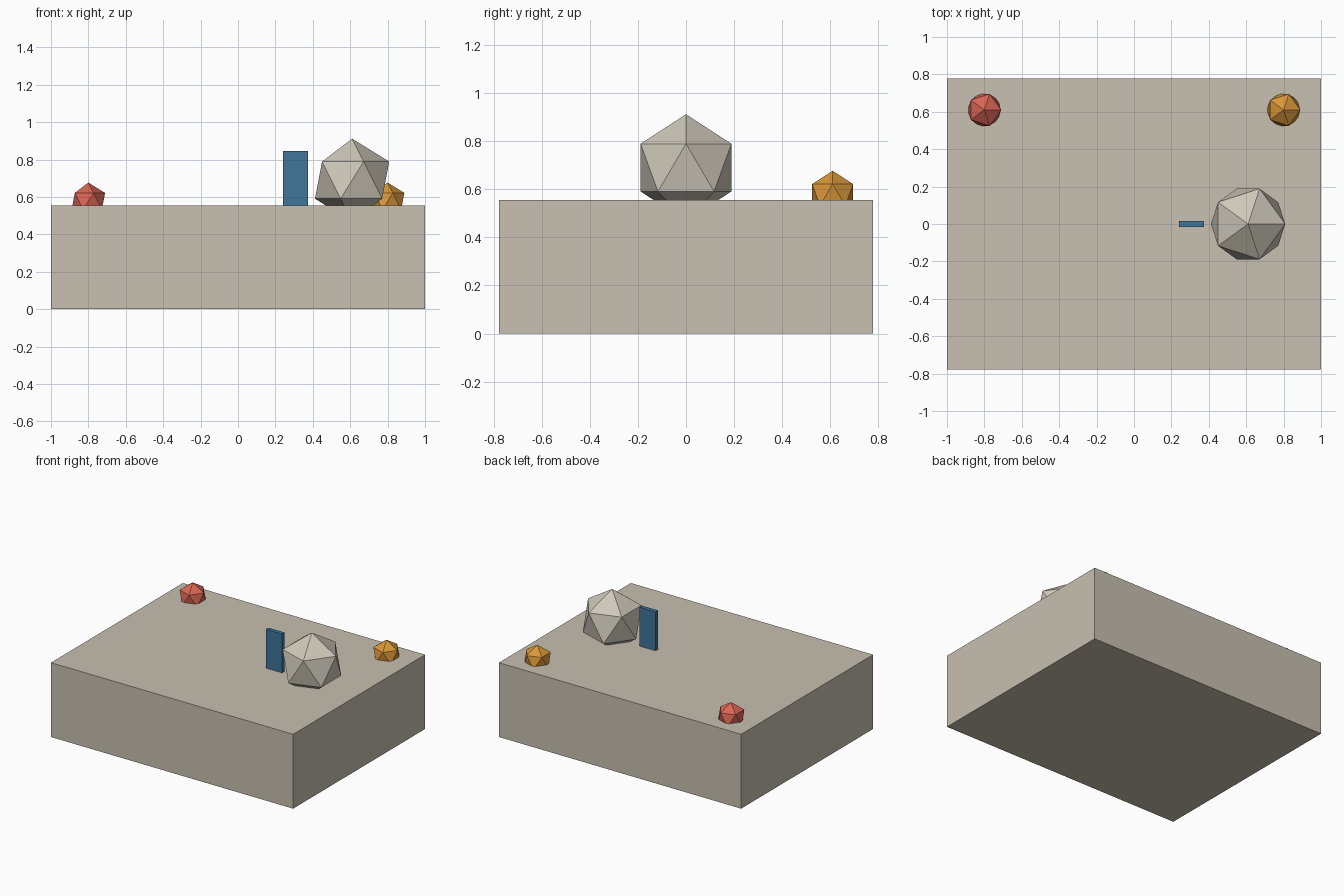
import bpy

cube = bpy.data.objects.get("Cube")
if cube:
    bpy.data.objects.remove(cube, do_unlink=True)


def material(name, rgb):
    mat = bpy.data.materials.new(name)
    mat.use_nodes = True
    color = (*rgb, 1.0)
    mat.diffuse_color = color
    mat.node_tree.nodes["Principled BSDF"].inputs["Base Color"].default_value = color
    return mat


def finish(name, mat):
    obj = bpy.context.object
    obj.name = name
    obj.data.materials.append(mat)
    return obj


def box(name, center, size, mat):
    bpy.ops.mesh.primitive_cube_add(size=1, location=center)
    obj = finish(name, mat)
    obj.scale = size
    bpy.ops.object.transform_apply(location=False, rotation=False, scale=True)


def faceted_ball(name, center, radius, mat):
    bpy.ops.mesh.primitive_ico_sphere_add(subdivisions=1, radius=radius, location=center)
    finish(name, mat)


stone = material("warm stone", (0.58, 0.53, 0.44))
pale = material("pale stone", (0.62, 0.58, 0.49))
blue = material("steel blue", (0.05, 0.18, 0.32))
red = material("coral red", (0.70, 0.13, 0.09))
amber = material("amber", (0.70, 0.31, 0.04))

TOP = 0.555
# Slab and upright panel
box("base_slab", (0, 0, TOP / 2), (2, 1.556, TOP), stone)
box("upright_panel", (0.308, 0, 0.70), (0.134, 0.03, 0.29), blue)

# Faceted balls partly sunk into the slab
faceted_ball("large_ball", (0.61, 0, 0.69), 0.222, pale)
faceted_ball("red_ball", (-0.8, 0.61, 0.577), 0.1, red)
faceted_ball("amber_ball", (0.8, 0.61, 0.577), 0.1, amber)
